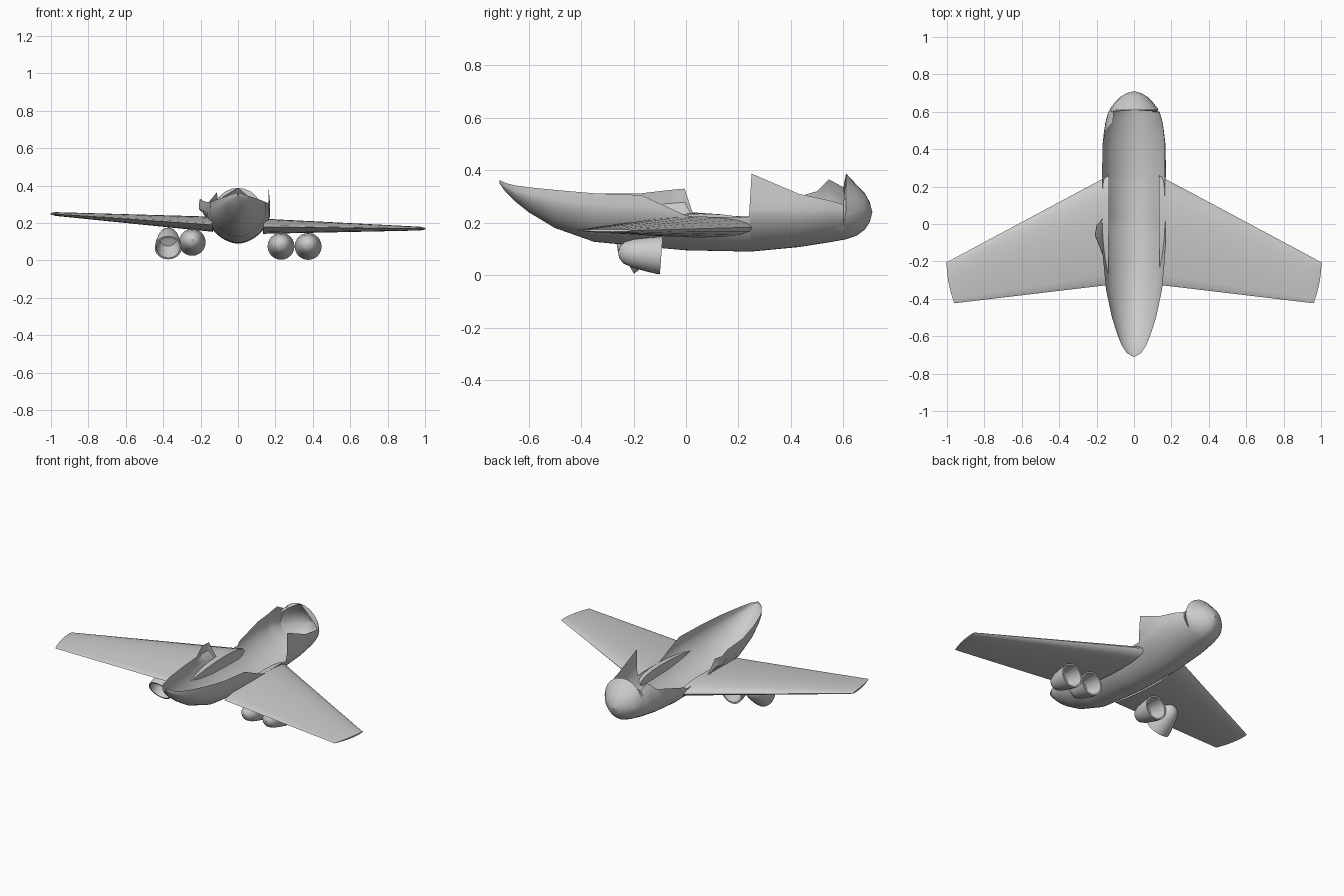
import bpy, bmesh, math
from mathutils import Vector

if "Cube" in bpy.data.objects:
    bpy.data.objects.remove(bpy.data.objects["Cube"])


def finish(name, rings, closed, caps=False, angle=40):
    """Skin a list of point rings into one smooth object."""
    bm = bmesh.new()
    vs = [[bm.verts.new(p) for p in ring] for ring in rings]
    n = len(rings[0])
    for a, b in zip(vs, vs[1:]):
        for i in range(n if closed else n - 1):
            j = (i + 1) % n
            bm.faces.new((a[i], a[j], b[j], b[i]))
    if caps:
        bm.faces.new(vs[0])
        bm.faces.new(vs[-1])
    bmesh.ops.remove_doubles(bm, verts=bm.verts, dist=0.0005)
    bmesh.ops.recalc_face_normals(bm, faces=bm.faces)
    me = bpy.data.meshes.new(name)
    bm.to_mesh(me)
    bm.free()
    ob = bpy.data.objects.new(name, me)
    bpy.context.collection.objects.link(ob)
    bpy.ops.object.select_all(action='DESELECT')
    ob.select_set(True)
    bpy.context.view_layer.objects.active = ob
    bpy.ops.object.shade_smooth_by_angle(angle=math.radians(angle))
    return ob


# Broken-open fuselage: y, half width, widest z, keel z, right rim, left rim, full top
stations = [
    (-.71, .003, .355, .348, .362, .362, .6), (-.69, .038, .34, .32, .352, .352, .6),
    (-.65, .065, .32, .28, .342, .342, .6), (-.6, .086, .31, .24, .335, .335, .6),
    (-.5, .118, .29, .18, .325, .325, .6), (-.35, .15, .27, .127, .312, .312, .6),
    (-.17, .166, .26, .11, .305, .312, .6), (-.06, .17, .25, .1, .255, .325, .6),
    (-.005, .171, .25, .095, .23, .33, .6), (.03, .171, .25, .094, .222, .225, .6),
    (.24, .172, .25, .09, .22, .225, .6), (.25, .172, .25, .09, .387, .24, .7),
    (.43, .168, .25, .107, .31, .30, .5), (.5, .16, .25, .118, .295, .32, .45),
    (.545, .153, .25, .125, .285, .365, .42), (.6, .137, .25, .135, .27, .335, .39),
    (.61, .132, .25, .137, .388, .388, .388), (.65, .102, .245, .15, .345, .345, .345),
    (.68, .072, .245, .172, .315, .315, .315), (.70, .038, .24, .2, .28, .28, .28),
    (.71, .002, .24, .238, .242, .242, .242)]
P = 1.15


def rim_angle(r, c, b, t):
    if r < c:
        return math.acos(((c - r) / (c - b)) ** (1 / P))
    return math.pi - math.acos(min(1, (r - c) / (t - c)))


def section(y, w, c, b, right, left, t, half=12):
    pts = []
    for i in range(-half, half + 1):
        th = abs(i) / half * rim_angle(right if i > 0 else left, c, b, t)
        s, k = math.sin(th), math.cos(th)
        if th < math.pi / 2:
            x, z = w * s ** P, c - (c - b) * k ** P
        else:
            x, z = w * max(s, 0), c - (t - c) * k
        # torn flap bent outwards on the left wall
        if i < 0 and abs(y + .06) < .07 and z > .25:
            x += .04 if y < -.03 else .03
        pts.append((x if i > 0 else -x, y, z))
    return pts


finish("fuselage_shell", [section(*s) for s in stations], False)


# Wings: tapered aerofoil lofts, rolled slightly to one side
def wing(name, side):
    rings = []
    for x in (.135, .3, .5, .7, .9, .97, .99):
        f = (x - .17) / .83
        lead, trail = .24 - .45 * f, -.33 - .095 * f
        thick = .075 * (1 - f) + .017 * f
        if x > .98:
            thick *= .5
        ring = []
        for i in range(20):
            a = 2 * math.pi * i / 20
            t = .5 - .5 * math.cos(a)
            half = thick * 1.3 * math.sqrt(t) * (1.03 - t) * (1 if a < math.pi else -1)
            xx = x + f * (.012 - .042 * t * t)
            z = .185 - .04 * side * xx + .025 * xx + half
            ring.append((side * xx, lead + (trail - lead) * t, z))
        rings.append(ring)
    return finish(name, rings, True, True, 50)


wing("right_wing", 1)
wing("left_wing", -1)

# Engine pods: cups with a rounded closed end and a thick open mouth
cup = [(.001, .165), (.022, .16), (.041, .143), (.054, .11), (.064, .06), (.071, .015),
       (.072, 0), (.063, 0), (.058, .05), (.048, .1), (.001, .105)]


def engine(name, mouth, direction):
    ob = finish(name, [[(r * math.cos(a * math.pi / 12), r * math.sin(a * math.pi / 12), -d)
                        for a in range(24)] for r, d in cup], True)
    ob.location = mouth
    ob.rotation_mode = 'QUATERNION'
    ob.rotation_quaternion = Vector(direction).to_track_quat('Z', 'Y')


engine("engine_right_inner", (.23, -.094, .076), (0, 1, -.08))
engine("engine_right_outer", (.375, -.094, .075), (0, 1, -.08))
engine("engine_left_inner", (-.245, -.098, .097), (0, 1, -.08))
engine("engine_left_outer", (-.373, -.235, .068), (0, -.85, -.5))
